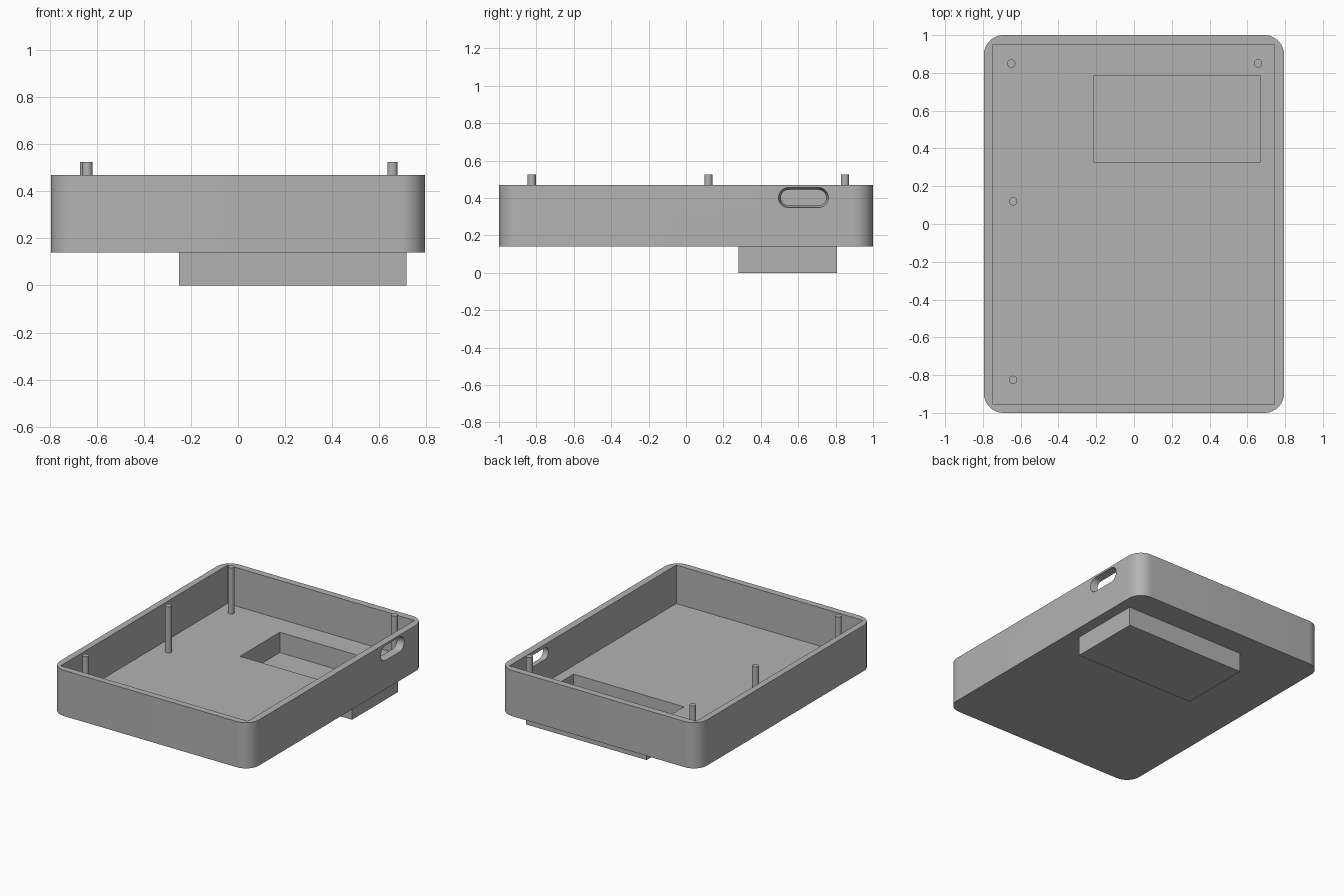
import bpy, bmesh, math

if "Cube" in bpy.data.objects:
    bpy.data.objects.remove(bpy.data.objects["Cube"])

GREY = (0.45, 0.45, 0.45, 1)
grey = bpy.data.materials.new("plain grey")
grey.use_nodes = True
grey.diffuse_color = GREY
grey.node_tree.nodes["Principled BSDF"].inputs["Base Color"].default_value = GREY

HALF_X, BASE, RIM, FLOOR = 0.795, 0.14, 0.47, 0.192


def outline(w, h, r, steps):
    """Counter-clockwise rounded rectangle, half sizes w and h."""
    pts = []
    for q, (sx, sy) in enumerate([(1, 1), (-1, 1), (-1, -1), (1, -1)]):
        for i in range(steps + 1):
            a = math.pi / 2 * (q + i / steps)
            pts.append((sx * (w - r) + r * math.cos(a), sy * (h - r) + r * math.sin(a)))
    return pts


def loft(name, start, end):
    """Closed solid between two matching rings of points."""
    bm = bmesh.new()
    a, b = ([bm.verts.new(p) for p in ring] for ring in (start, end))
    bm.faces.new(a[::-1])
    bm.faces.new(b)
    for i in range(len(a)):
        j = (i + 1) % len(a)
        bm.faces.new((a[i], a[j], b[j], b[i]))
    bmesh.ops.remove_doubles(bm, verts=bm.verts, dist=1e-5)
    bmesh.ops.recalc_face_normals(bm, faces=bm.faces)
    mesh = bpy.data.meshes.new(name)
    bm.to_mesh(mesh)
    bm.free()
    mesh.materials.append(grey)
    obj = bpy.data.objects.new(name, mesh)
    bpy.context.collection.objects.link(obj)
    return obj


def block(name, x0, x1, y0, y1, z0, z1):
    ring = [(x0, y0), (x1, y0), (x1, y1), (x0, y1)]
    return loft(name, [(x, y, z0) for x, y in ring], [(x, y, z1) for x, y in ring])


def combine(target, tool, operation):
    mod = target.modifiers.new(tool.name, "BOOLEAN")
    mod.operation, mod.solver, mod.object = operation, "EXACT", tool
    tool.hide_render = True
    bpy.context.view_layer.objects.active = target
    bpy.ops.object.modifier_apply(modifier=mod.name)
    bpy.data.objects.remove(tool)


def smooth(obj):
    bpy.ops.object.select_all(action="DESELECT")
    obj.select_set(True)
    bpy.context.view_layer.objects.active = obj
    bpy.ops.object.shade_smooth_by_angle(angle=math.radians(30))


# Tray with rounded outer corners and a box below its floor
plan = outline(HALF_X, 1, 0.105, 12)
tray = loft("tray", [(x, y, BASE) for x, y in plan], [(x, y, RIM) for x, y in plan])
combine(tray, block("lower_box", -0.25, 0.715, 0.28, 0.807, 0, 0.165), "UNION")

# Square-cornered cavity and the deeper pocket
combine(tray, block("cavity", -0.749, 0.745, -0.953, 0.951, FLOOR, 0.6), "DIFFERENCE")
combine(tray, block("pocket", -0.214, 0.669, 0.328, 0.783, 0.045, 0.3), "DIFFERENCE")

# Port slot, narrowing towards the inside of the side wall
outer_ring = outline(0.134, 0.054, 0.0539, 8)
inner_ring = outline(0.121, 0.042, 0.0419, 8)
slot = loft("port_slot", [(0.744, 0.628 + u, 0.402 + v) for u, v in inner_ring],
            [(0.796, 0.628 + u, 0.402 + v) for u, v in outer_ring])
combine(tray, slot, "DIFFERENCE")
smooth(tray)

# Locating pins standing on the floor
pins = {"back_left_pin": (0.656, 0.85), "back_right_pin": (-0.65, 0.85),
        "middle_right_pin": (-0.64, 0.12), "front_right_pin": (-0.64, -0.825)}
for name, (px, py) in pins.items():
    ring = outline(0.022, 0.022, 0.022, 6)
    pin = loft(name, [(px + x, py + y, FLOOR - 0.01) for x, y in ring],
               [(px + x, py + y, 0.525) for x, y in ring])
    smooth(pin)
